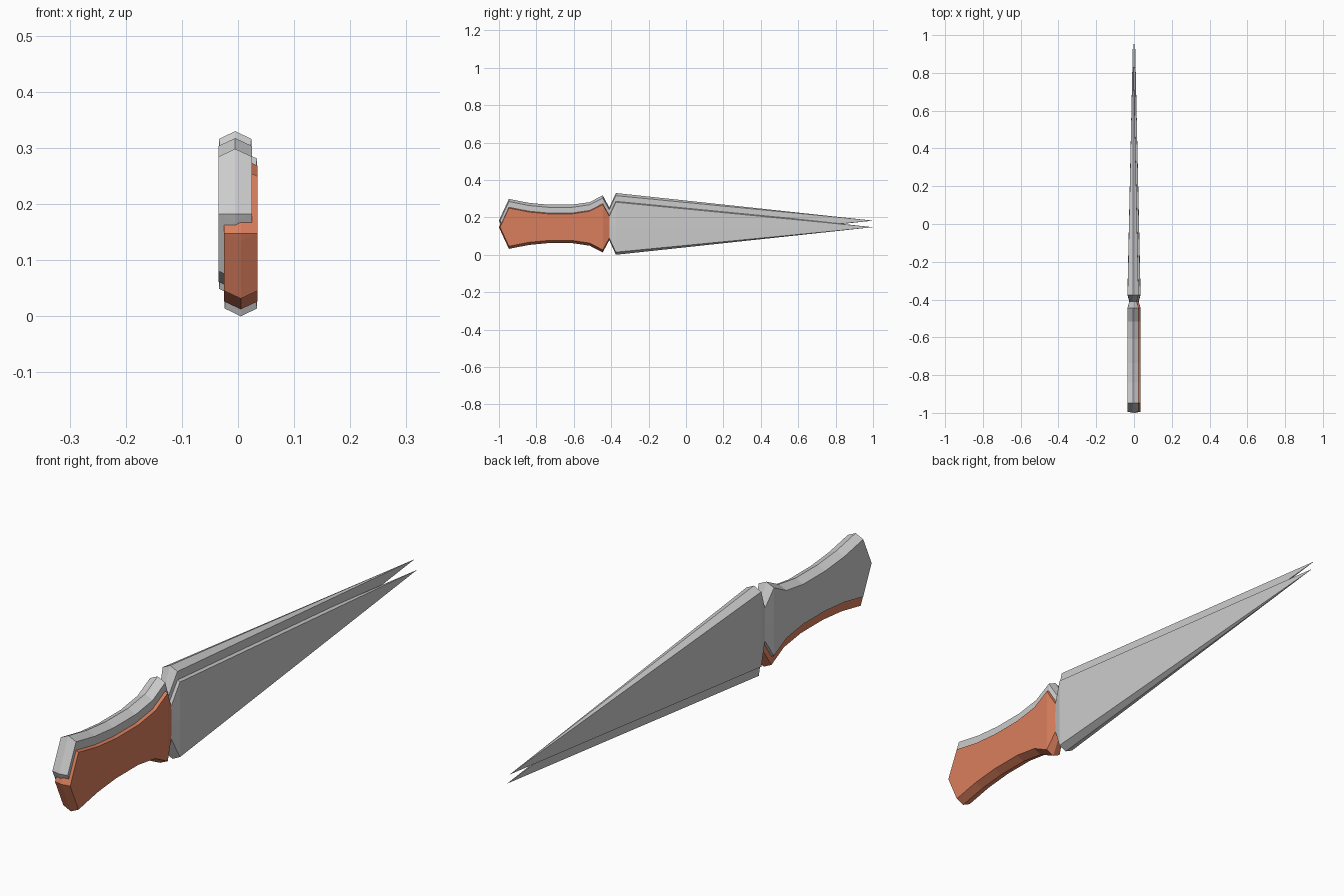
import bpy, bmesh

if "Cube" in bpy.data.objects:
    bpy.data.objects.remove(bpy.data.objects["Cube"])

# Cross-sections along y: (y, half height, edge-plane half thickness, bevel, centre half thickness)
HANDLE = [
    (-0.994, 0.014, 0.030, 0.014, 0.030),
    (-0.947, 0.116, 0.030, 0.014, 0.030),
    (-0.840, 0.095, 0.030, 0.014, 0.030),
    (-0.735, 0.085, 0.030, 0.014, 0.030),
    (-0.610, 0.085, 0.030, 0.014, 0.030),
    (-0.515, 0.099, 0.030, 0.014, 0.030),
    (-0.445, 0.135, 0.030, 0.014, 0.030),
    (-0.410, 0.070, 0.019, 0.012, 0.020),
]
BLADE = [
    (-0.410, 0.070, 0.019, 0.012, 0.020),
    (-0.375, 0.1475, 0.029, 0.014, 0.030),
]


def loft(name, sections, start_tip, end_tip, loc, mat=None):
    """Skin bevelled eight-sided sections; each end is a point or a flat cap."""
    bm = bmesh.new()
    rings = []
    for y, h, t, b, r in sections:
        k = h - b
        pts = [(0, h), (t, k), (r, 0), (t, -k), (0, -h), (-t, -k), (-r, 0), (-t, k)]
        rings.append([bm.verts.new((x, y, z)) for x, z in pts])
    for a, c in zip(rings, rings[1:]):
        for i in range(8):
            j = (i + 1) % 8
            bm.faces.new((a[i], a[j], c[j], c[i]))
    for ring, tip in ((rings[0], start_tip), (rings[-1], end_tip)):
        if tip is None:
            bm.faces.new(ring)
        else:
            p = bm.verts.new((0, tip, 0))
            for i in range(8):
                bm.faces.new((ring[i], ring[(i + 1) % 8], p))
    bmesh.ops.remove_doubles(bm, verts=bm.verts, dist=1e-5)
    bmesh.ops.recalc_face_normals(bm, faces=bm.faces)
    me = bpy.data.meshes.new(name)
    bm.to_mesh(me)
    bm.free()
    ob = bpy.data.objects.new(name, me)
    ob.location = loc
    if mat:
        me.materials.append(mat)
    bpy.context.collection.objects.link(ob)
    return ob


brown = bpy.data.materials.new("brown_grip")
brown.diffuse_color = (0.70, 0.21, 0.11, 1)
brown.use_nodes = True
brown.node_tree.nodes["Principled BSDF"].inputs["Base Color"].default_value = brown.diffuse_color

# Two overlapping daggers: one with a brown grip, one all grey and slightly offset
for label, loc, mat in (("lower", (0.005, 0, 0.1475), brown),
                        ("upper", (-0.005, 0, 0.1825), None)):
    loft(label + "_dagger_handle", HANDLE, -1.0, None, loc, mat)
    loft(label + "_dagger_blade", BLADE, None, 1.0, loc)
